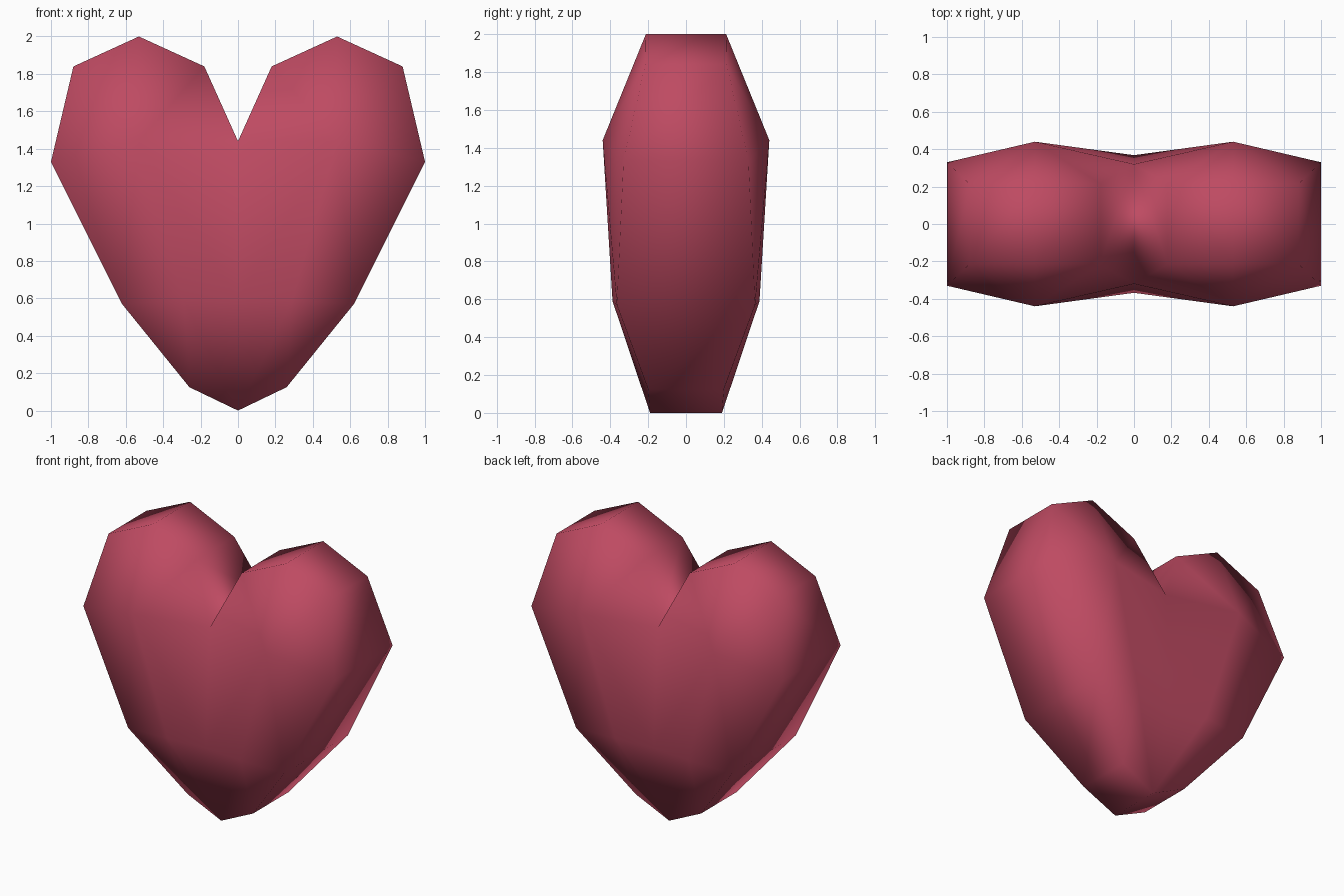
import bpy, bmesh

if "Cube" in bpy.data.objects:
    bpy.data.objects.remove(bpy.data.objects["Cube"])

# Quarter of the heart: right half, front side (x, depth, z)
outline = [(0, .19, 0), (.26, .20, .125), (.62, .365, .57), (1, .33, 1.33),
           (.88, .215, 1.84), (.53, .212, 2), (.18, .215, 1.84), (0, .32, 1.44)]
inner = [(.53, .44, 1.44), (.29, .388, .59), (0, .368, .59)]   # lobe, lower cheek, centre
LOBE, CHEEK, MID = 8, 9, 10
front_faces = [(LOBE, 3, 4, 5), (LOBE, 5, 6, 7), (LOBE, 7, MID, CHEEK),
               (LOBE, CHEEK, 2, 3), (CHEEK, MID, 0, 1), (CHEEK, 1, 2)]

bm = bmesh.new()
for side in (1, -1):
    for depth in (-1, 1):
        # Front or back shell
        v = [bm.verts.new((side * x, depth * y, z)) for x, y, z in outline + inner]
        for f in front_faces:
            bm.faces.new([v[i] for i in f])
    # Rim joining front and back
    for a, b in zip(outline, outline[1:]):
        quad = [(a, -1), (b, -1), (b, 1), (a, 1)]
        bm.faces.new([bm.verts.new((side * p[0], d * p[1], p[2])) for p, d in quad])

bmesh.ops.remove_doubles(bm, verts=bm.verts[:], dist=.0005)
bmesh.ops.recalc_face_normals(bm, faces=bm.faces[:])
for f in bm.faces:
    f.smooth = True

mesh = bpy.data.meshes.new("heart")
bm.to_mesh(mesh)
bm.free()
heart = bpy.data.objects.new("heart", mesh)
bpy.context.collection.objects.link(heart)

red = bpy.data.materials.new("rose red")
red.diffuse_color = (.515, .069, .122, 1)
red.use_nodes = True
red.node_tree.nodes["Principled BSDF"].inputs["Base Color"].default_value = red.diffuse_color
mesh.materials.append(red)
